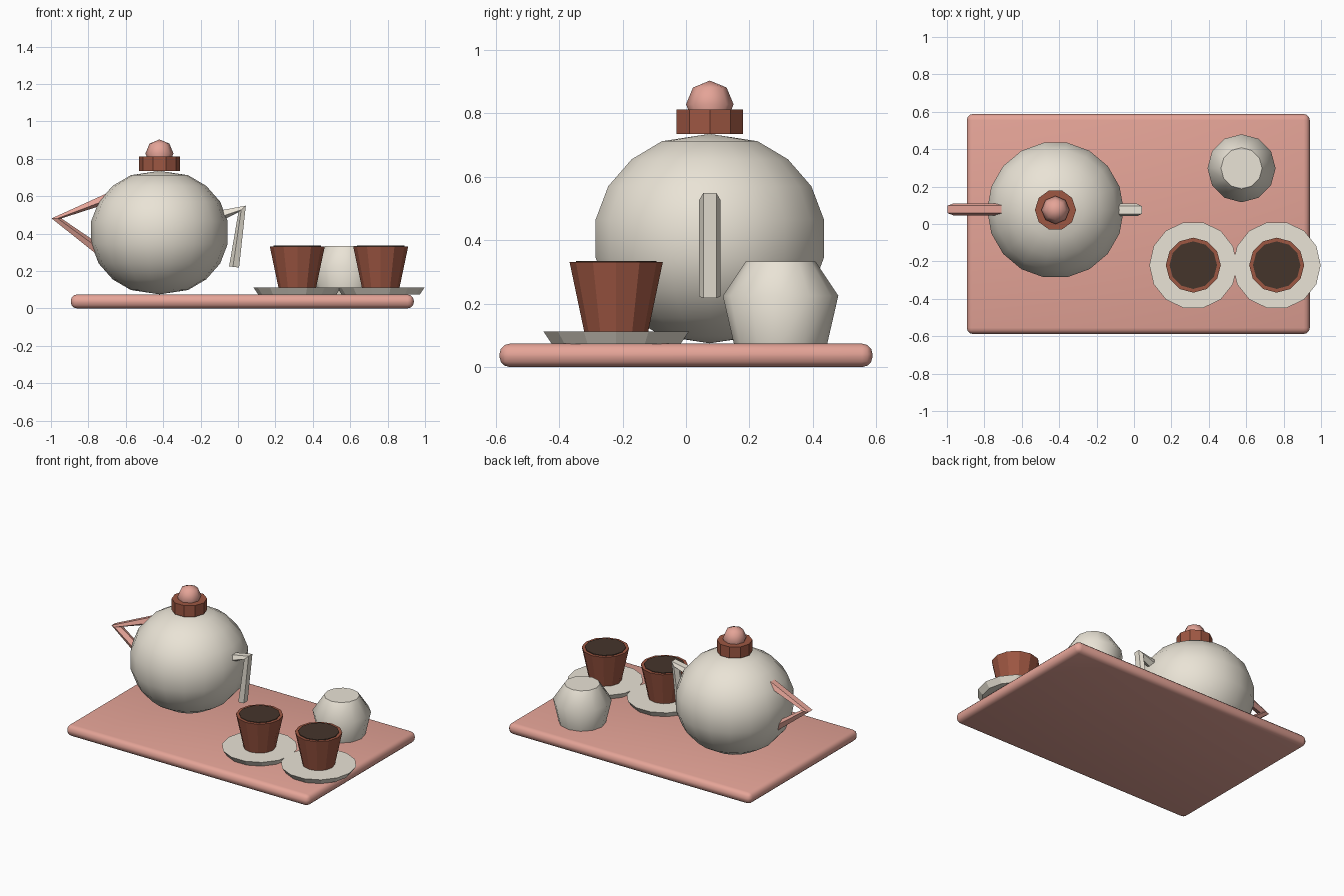
import bpy, bmesh
from math import cos, sin, pi, radians
from mathutils import Vector

if "Cube" in bpy.data.objects:
    bpy.data.objects.remove(bpy.data.objects["Cube"])


def material(name, rgb):
    m = bpy.data.materials.new(name)
    m.diffuse_color = (*rgb, 1)
    m.use_nodes = True
    m.node_tree.nodes["Principled BSDF"].inputs["Base Color"].default_value = m.diffuse_color
    return m


PINK = material("pink", (0.78, 0.37, 0.31))
BROWN = material("terracotta", (0.34, 0.095, 0.055))
CREAM = material("cream", (0.82, 0.77, 0.67))
TEA = material("tea", (0.06, 0.035, 0.024))


def finish(name, bm, mat, smooth=None):
    bmesh.ops.recalc_face_normals(bm, faces=bm.faces)
    me = bpy.data.meshes.new(name)
    bm.to_mesh(me)
    bm.free()
    me.materials.append(mat)
    ob = bpy.data.objects.new(name, me)
    bpy.context.collection.objects.link(ob)
    if smooth:
        bpy.ops.object.select_all(action='DESELECT')
        bpy.context.view_layer.objects.active = ob
        ob.select_set(True)
        bpy.ops.object.shade_smooth_by_angle(angle=radians(smooth))
    return ob


def skin(bm, rings):
    """Join rings of vertices and cap both ends; one-vertex rings are poles."""
    for a, b in zip(rings, rings[1:]):
        n = max(len(a), len(b))
        for i in range(n):
            j = (i + 1) % n
            quad = [a[i % len(a)], a[j % len(a)], b[j % len(b)], b[i % len(b)]]
            bm.faces.new(list(dict.fromkeys(quad)))
    for ring in (rings[0], rings[-1]):
        if len(ring) > 2:
            bm.faces.new(ring)


def lathe(name, x, y, profile, sides, mat, smooth=None):
    bm = bmesh.new()
    rings = []
    for r, z in profile:
        n = sides if r > 0 else 1
        rings.append([bm.verts.new((x + r * cos(2 * pi * i / sides),
                                    y + r * sin(2 * pi * i / sides), z)) for i in range(n)])
    skin(bm, rings)
    return finish(name, bm, mat, smooth)


def bar(name, y, path, outs, r, mat):
    """Five-sided bar along an x-z path; outs gives the outward direction per point."""
    bm = bmesh.new()
    rings = []
    for (px, pz), (nx, nz) in zip(path, outs):
        n = Vector((nx, 0, nz)).normalized()
        ring = []
        for i in range(5):
            a = 2 * pi * (i + 0.5) / 5
            ring.append(bm.verts.new(Vector((px, y, pz)) + n * (0.85 * r * cos(a))
                                     + Vector((0, r * sin(a), 0))))
        rings.append(ring)
    skin(bm, rings)
    return finish(name, bm, mat)


# Tray with rounded edges
bm = bmesh.new()
bmesh.ops.create_cube(bm, size=1)
for v in bm.verts:
    v.co = (v.co.x * 1.834 + 0.023, v.co.y * 1.176, v.co.z * 0.074 + 0.037)
bmesh.ops.bevel(bm, geom=bm.edges[:], offset=0.033, segments=3, profile=0.5, affect='EDGES')
finish("tray", bm, PINK, 40)

# Teapot body, lid collar and knob
PX, PY = -0.42, 0.075
half = [(0, 0.735), (0.153, 0.712), (0.25, 0.655), (0.325, 0.57), (0.365, 0.466)]
body = half + [(r, 0.81 - z) for r, z in reversed(half)]
lathe("teapot_body", PX, PY, body, 18, CREAM, 60)
lathe("lid_collar", PX, PY, [(0.11, 0.735), (0.11, 0.812)], 10, BROWN)
knob = [(0.075 * cos(k * pi / 4), 0.828 + 0.075 * sin(k * pi / 4)) for k in (-1, 0, 1)]
lathe("lid_knob", PX, PY, knob + [(0, 0.903)], 8, PINK, 60)

# Angular handle and bent spout
bar("teapot_handle", PY + 0.003, [(-0.7, 0.59), (-0.973, 0.481), (-0.745, 0.31)],
    [(-0.4, 1), (-1, 0), (-0.6, -1)], 0.034, PINK)
bar("teapot_spout", PY, [(-0.09, 0.5), (0.024, 0.533), (-0.018, 0.221)],
    [(-0.25, 1), (1, 0.9), (1, -0.12)], 0.035, CREAM)

# Two cups of tea on saucers
for n, x in enumerate((0.317, 0.763), 1):
    y = -0.22
    lathe(f"saucer_{n}", x, y, [(0.208, 0.073), (0.235, 0.112)], 14, CREAM)
    lathe(f"cup_{n}", x, y, [(0.1, 0.108), (0.147, 0.331)], 12, BROWN)
    lathe(f"tea_{n}", x, y, [(0.127, 0.315), (0.127, 0.335)], 12, TEA)

# Sugar pot
lathe("sugar_pot", 0.575, 0.298,
      [(0.147, 0.073), (0.182, 0.225), (0.11, 0.333)], 12, CREAM, 50)
